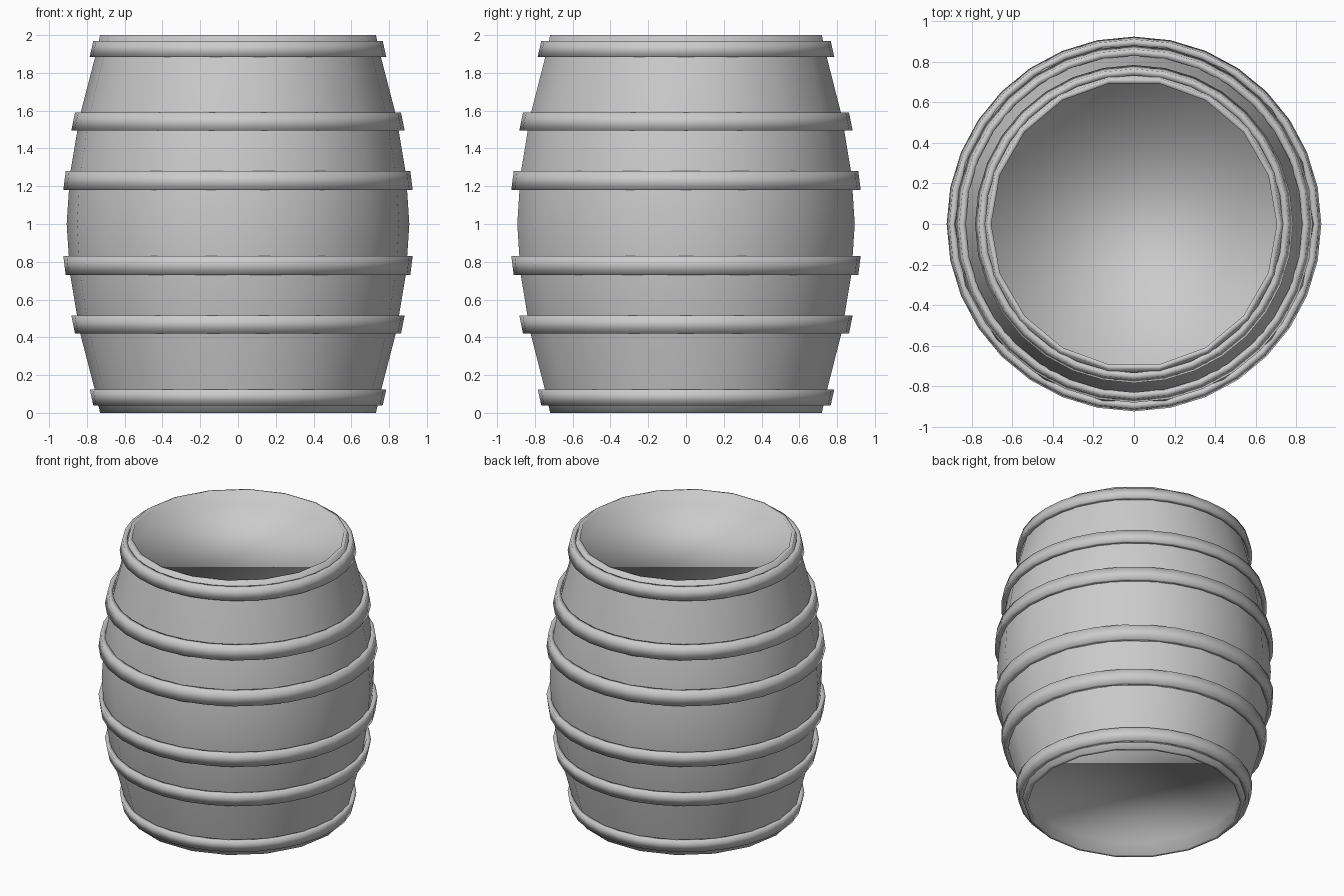
import bpy, bmesh
from math import cos, sin, tau

if "Cube" in bpy.data.objects:
    bpy.data.objects.remove(bpy.data.objects["Cube"])


def lathe(name, profile, sides, closed=False):
    """Spin (radius, z) points around z; an open profile gets flat end discs."""
    bm = bmesh.new()
    rings = [[bm.verts.new((r * cos(tau * i / sides), r * sin(tau * i / sides), z))
              for i in range(sides)] for r, z in profile]
    pairs = list(zip(rings, rings[1:]))
    if closed:
        pairs.append((rings[-1], rings[0]))
    for a, b in pairs:
        for i in range(sides):
            j = (i + 1) % sides
            bm.faces.new((a[i], a[j], b[j], b[i]))
    if not closed:
        bm.faces.new(rings[0])
        bm.faces.new(rings[-1])
    bmesh.ops.recalc_face_normals(bm, faces=bm.faces)
    for f in bm.faces:
        f.smooth = True
    mesh = bpy.data.meshes.new(name)
    bm.to_mesh(mesh)
    bm.free()
    obj = bpy.data.objects.new(name, mesh)
    bpy.context.collection.objects.link(obj)
    return obj


# Bulging body; each end has a thin lip and a recessed flat lid
lower = [(0.71, 0.10), (0.705, 0.0), (0.73, 0.0), (0.755, 0.11), (0.838, 0.43), (0.89, 0.74)]
upper = [(r, 2 - z) for r, z in reversed(lower)]
lathe("barrel_body", lower + [(0.907, 1.0)] + upper, 18)

# Hoops: (bottom z, bottom radius, top z, top radius), thin bands hugging the body
hoops = [(0.04, 0.766, 0.125, 0.785), (0.42, 0.863, 0.515, 0.882),
         (0.73, 0.912, 0.83, 0.925), (1.18, 0.925, 1.28, 0.912),
         (1.495, 0.882, 1.59, 0.863), (1.885, 0.785, 1.97, 0.766)]
t = 0.032
for n, (z0, r0, z1, r1) in enumerate(hoops, 1):
    lathe(f"hoop_{n}", [(r0 - t, z0), (r0, z0), (r1, z1), (r1 - t, z1)], 32, True)
